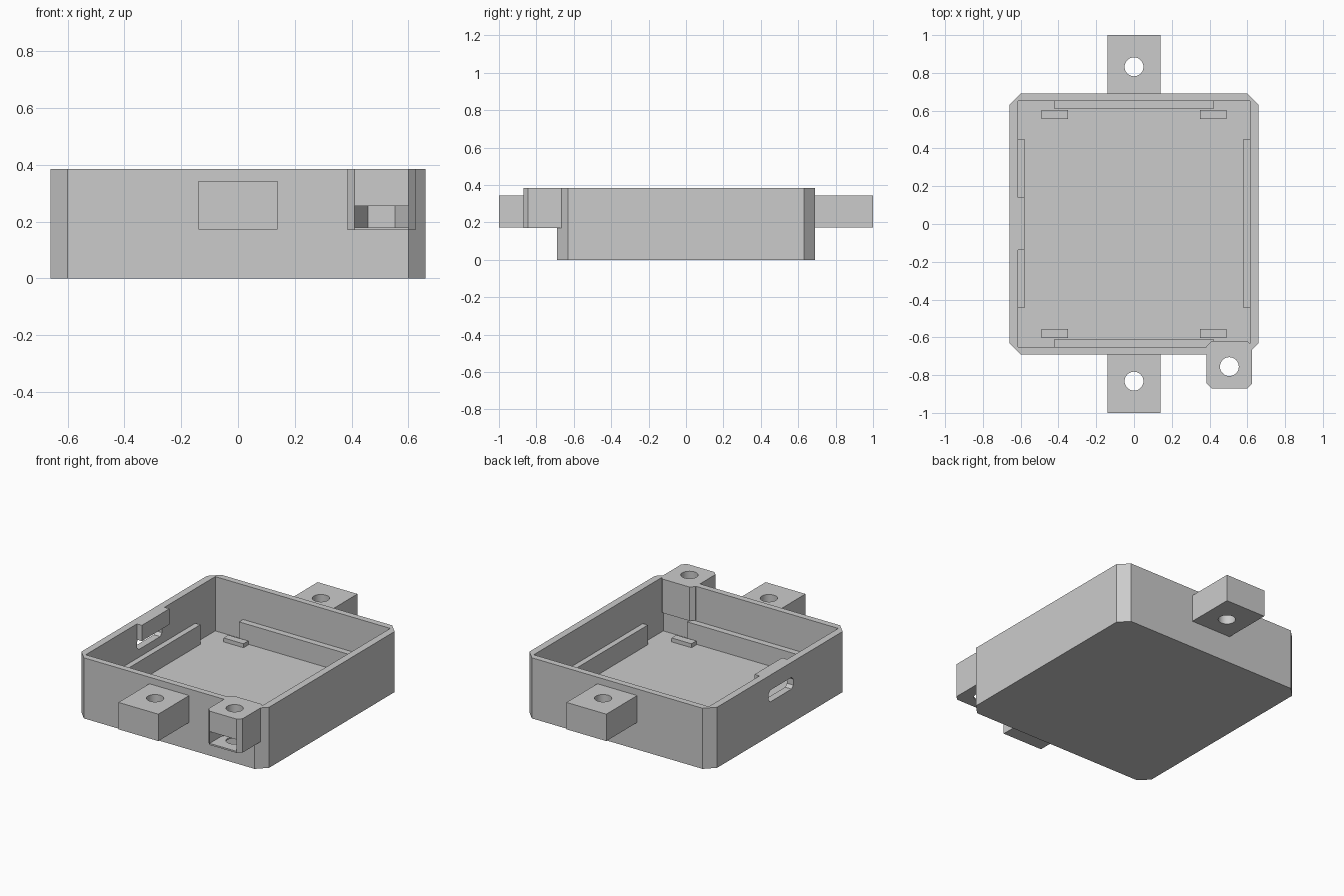
import bpy, bmesh
from math import cos, sin, pi

old = bpy.data.objects.get("Cube")
if old:
    bpy.data.objects.remove(old, do_unlink=True)

grey = bpy.data.materials.new("light_grey_plastic")
grey.use_nodes = True
grey.diffuse_color = (0.6, 0.6, 0.6, 1)
grey.node_tree.nodes["Principled BSDF"].inputs["Base Color"].default_value = (0.6, 0.6, 0.6, 1)


def prism(name, outline, z0, z1):
    """Extrude a flat outline from z0 to z1."""
    bm = bmesh.new()
    base = bm.faces.new([bm.verts.new((x, y, z0)) for x, y in outline])
    top = bmesh.ops.extrude_face_region(bm, geom=[base])["geom"]
    verts = [g for g in top if isinstance(g, bmesh.types.BMVert)]
    bmesh.ops.translate(bm, verts=verts, vec=(0, 0, z1 - z0))
    bmesh.ops.recalc_face_normals(bm, faces=bm.faces)
    mesh = bpy.data.meshes.new(name)
    bm.to_mesh(mesh)
    bm.free()
    mesh.materials.append(grey)
    obj = bpy.data.objects.new(name, mesh)
    bpy.context.collection.objects.link(obj)
    return obj


def rect(x0, x1, y0, y1, c=0):
    """Rectangle outline with optional cut corners."""
    if not c:
        return [(x0, y0), (x1, y0), (x1, y1), (x0, y1)]
    return [(x0 + c, y0), (x1 - c, y0), (x1, y0 + c), (x1, y1 - c),
            (x1 - c, y1), (x0 + c, y1), (x0, y1 - c), (x0, y0 + c)]


def circle(cx, cy, r, n=32):
    return [(cx + r * cos(2 * pi * i / n), cy + r * sin(2 * pi * i / n)) for i in range(n)]


def combine(target, tool, operation):
    """Apply a boolean and discard the tool."""
    tool.hide_render = True
    mod = target.modifiers.new("bool", "BOOLEAN")
    mod.operation, mod.solver, mod.object = operation, "EXACT", tool
    bpy.context.view_layer.objects.active = target
    bpy.ops.object.modifier_apply(modifier=mod.name)
    bpy.data.objects.remove(tool, do_unlink=True)


RIM, FLOOR = 0.385, 0.04
IX, IY = 0.615, 0.65
LUG_X, LUG_Y = 0.505, -0.755

# Open tray with cut corners
case = prism("case", rect(-0.66, 0.66, -0.69, 0.69, 0.06), 0, RIM)
combine(case, prism("cavity", rect(-IX, IX, -IY, IY), FLOOR, RIM + 0.1), "DIFFERENCE")

# Corner lug with a nut pocket and screw hole
combine(case, prism("lug", rect(0.385, 0.625, -0.87, -0.62, 0.025), 0.17, RIM), "UNION")
r = 0.095
pocket = [(LUG_X - r, -1), (LUG_X + r, -1), (LUG_X + r, LUG_Y),
          (LUG_X + r / 2, LUG_Y + r * 0.866), (LUG_X - r / 2, LUG_Y + r * 0.866), (LUG_X - r, LUG_Y)]
combine(case, prism("nut_pocket", pocket, 0.18, 0.255), "DIFFERENCE")
combine(case, prism("lug_hole", circle(LUG_X, LUG_Y, 0.05), 0.1, 0.5), "DIFFERENCE")

# Side wall slot with cut corners, under a small overhang
slot = prism("slot", rect(-0.037, 0.037, -0.135, 0.115, 0.018), 0, 0.2)
for v in slot.data.vertices:
    v.co = (v.co.z - 0.75, v.co.y, v.co.x + 0.252)
bm = bmesh.new()
bm.from_mesh(slot.data)
bmesh.ops.recalc_face_normals(bm, faces=bm.faces)
bm.to_mesh(slot.data)
bm.free()
combine(case, slot, "DIFFERENCE")
combine(case, prism("overhang", rect(-IX - 0.02, -0.58, -0.137, 0.14), 0.285, RIM), "UNION")

# Mounting blocks, inner end rails, side rails and floor tabs
for side, s in (("front", -1), ("back", 1)):
    y = sorted((s * 0.69, s))
    block = prism(side + "_mount", rect(-0.14, 0.14, *y), 0.172, 0.343)
    combine(block, prism("mount_hole", circle(0, s * 0.832, 0.05), 0.1, 0.5), "DIFFERENCE")
    prism(side + "_rail", rect(-0.42, 0.42, *sorted((s * 0.61, s * IY))), FLOOR, 0.165)
    for hand, h in (("right", -1), ("left", 1)):
        prism(f"{side}_{hand}_tab",
              rect(*sorted((h * 0.35, h * 0.49)), *sorted((s * 0.555, s * 0.603))), FLOOR, 0.065)
for hand, h in (("right", -1), ("left", 1)):
    prism(hand + "_rail", rect(*sorted((h * 0.58, h * IX)), -0.445, 0.45), FLOOR, 0.165)

# Smooth the round holes, keep edges sharp
for obj in bpy.context.collection.objects:
    if obj.type == "MESH" and (obj.name == "case" or obj.name.endswith("_mount")):
        bpy.ops.object.select_all(action="DESELECT")
        obj.select_set(True)
        bpy.context.view_layer.objects.active = obj
        bpy.ops.object.shade_smooth_by_angle(angle=0.4)
